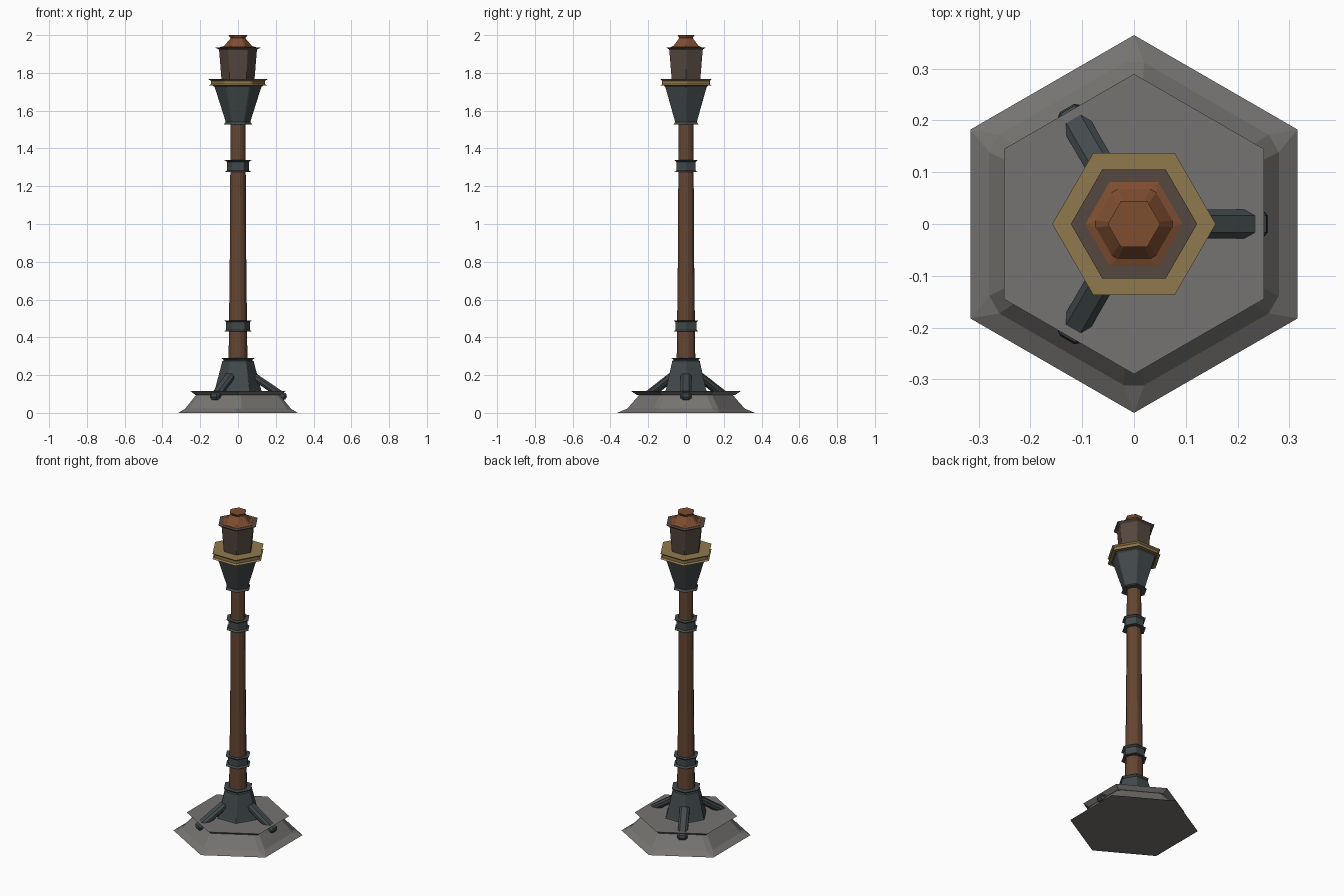
import bpy, bmesh
from math import cos, sin, pi, radians, atan2, hypot

if "Cube" in bpy.data.objects:
    bpy.data.objects.remove(bpy.data.objects["Cube"])


def material(name, rgb):
    m = bpy.data.materials.new(name)
    m.diffuse_color = (*rgb, 1)
    m.use_nodes = True
    m.node_tree.nodes["Principled BSDF"].inputs["Base Color"].default_value = m.diffuse_color
    return m


stone = material("stone", (0.18, 0.175, 0.165))
steel = material("steel", (0.055, 0.068, 0.073))
wood = material("wood", (0.13, 0.06, 0.032))
brass = material("brass", (0.28, 0.19, 0.075))
bronze = material("bronze", (0.09, 0.065, 0.05))
copper = material("copper", (0.21, 0.075, 0.03))


def ring_points(r, z, sides, turn, cut):
    # polygon ring whose corners are split in two, cut = share of each edge removed
    c = [(r * cos(turn + 2 * pi * i / sides), r * sin(turn + 2 * pi * i / sides))
         for i in range(sides)]
    pts = []
    for i in range(sides):
        for j in ((i - 1) % sides, (i + 1) % sides):
            pts.append(tuple(c[i][k] + (c[j][k] - c[i][k]) * cut for k in (0, 1)) + (z,))
    return pts


def lathe(name, profile, mat, sides=6, turn=0.0):
    """Stack polygon rings given as (radius, height[, corner cut]) and cap both ends."""
    bm = bmesh.new()
    rings = [[bm.verts.new(p) for p in ring_points(q[0], q[1], sides, turn,
                                                   q[2] if len(q) > 2 else 0)]
             for q in profile]
    n = sides * 2
    for a, b in zip(rings, rings[1:]):
        for i in range(n):
            j = (i + 1) % n
            bm.faces.new((a[i], a[j], b[j], b[i]))
    bm.faces.new(rings[0][::-1])
    bm.faces.new(rings[-1])
    bmesh.ops.remove_doubles(bm, verts=bm.verts, dist=1e-5)
    bmesh.ops.recalc_face_normals(bm, faces=bm.faces)
    me = bpy.data.meshes.new(name)
    bm.to_mesh(me)
    bm.free()
    ob = bpy.data.objects.new(name, me)
    bpy.context.collection.objects.link(ob)
    me.materials.append(mat)
    return ob


# Stone foot with overhanging top plate
lathe("base", [(0.365, 0), (0.323, 0.022, 0.07), (0.256, 0.095, 0.07),
               (0.262, 0.096), (0.29, 0.115)], stone, turn=pi / 2)

# Steel socket holding the pole
lathe("socket", [(0.128, 0.11), (0.122, 0.125), (0.084, 0.275, 0.04),
                 (0.075, 0.279, 0.04), (0.088, 0.29)], steel)

# Slightly tapered pole
lathe("pole", [(0.051, 0.28), (0.048, 0.8), (0.041, 1.54)], wood, sides=6, turn=0).data
pole = bpy.data.objects["pole"]
bpy.data.objects.remove(pole)
lathe("pole", [(0.057, 0.28, 0.25), (0.050, 0.8, 0.25), (0.045, 1.54, 0.25)], wood)

# Flared steel bands round the pole
for name, z0, z1, r in (("lower_band", 0.43, 0.49, 0.076), ("upper_band", 1.275, 1.338, 0.071)):
    lathe(name, [(r, z0), (r - 0.012, z0 + 0.009, 0.05), (r - 0.012, z1 - 0.009, 0.05),
                 (r, z1)], steel)

# Torch head: steel cup, brass ring, bronze barrel and copper cap
lathe("cup", [(0.076, 1.527), (0.066, 1.54, 0.04), (0.126, 1.725, 0.04), (0.14, 1.737)], steel)
lathe("brass_ring", [(0.158, 1.733), (0.146, 1.74, 0.04), (0.146, 1.758, 0.04),
                     (0.158, 1.767)], brass)
lathe("barrel", [(0.087, 1.76), (0.102, 1.92, 0.04), (0.105, 1.925, 0.04),
                 (0.122, 1.935)], bronze)
lathe("cap", [(0.094, 1.93), (0.094, 1.937), (0.078, 1.942, 0.1), (0.046, 1.978, 0.1),
              (0.042, 1.985, 0.1), (0.051, 2.0)], copper)

# Three slanted braces passing through the plate edge
top, foot = (0.085, 0.192), (0.246, 0.083)
for i in range(3):
    a = radians(120 * i)
    r, z = (top[0] + foot[0]) / 2, (top[1] + foot[1]) / 2
    slope = atan2(top[1] - foot[1], foot[0] - top[0])
    bpy.ops.mesh.primitive_cube_add(size=1, location=(r * cos(a), r * sin(a), z),
                                    rotation=(0, slope, a))
    ob = bpy.context.object
    ob.name = f"brace_{i + 1}"
    ob.scale = (hypot(foot[0] - top[0], top[1] - foot[1]) + 0.02, 0.056, 0.04)
    bpy.ops.object.transform_apply(location=False, rotation=False, scale=True)
    bev = ob.modifiers.new("chamfer", 'BEVEL')
    bev.width, bev.segments = 0.012, 1
    ob.data.materials.append(steel)
